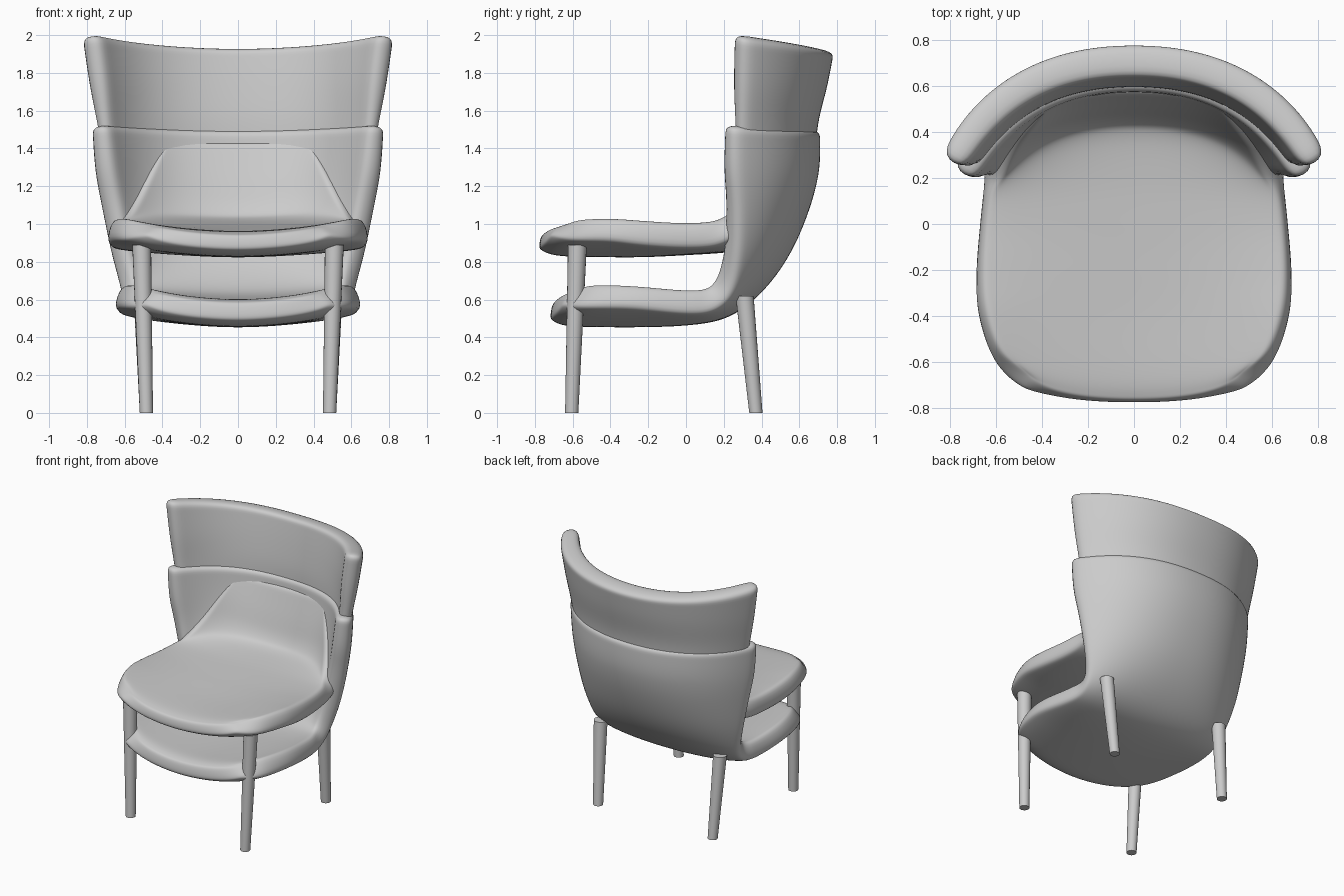
import bpy, bmesh
from math import sin
from mathutils import Vector

if "Cube" in bpy.data.objects:
    bpy.data.objects.remove(bpy.data.objects["Cube"])

grey = bpy.data.materials.new("soft grey")
grey.use_nodes = True
grey.diffuse_color = (0.6, 0.6, 0.6, 1)
grey.node_tree.nodes["Principled BSDF"].inputs["Base Color"].default_value = (0.6, 0.6, 0.6, 1)


def finish(name, bm):
    mesh = bpy.data.meshes.new(name)
    bmesh.ops.recalc_face_normals(bm, faces=bm.faces)
    bm.to_mesh(mesh)
    bm.free()
    mesh.materials.append(grey)
    ob = bpy.data.objects.new(name, mesh)
    bpy.context.collection.objects.link(ob)
    bpy.ops.object.select_all(action="DESELECT")
    ob.select_set(True)
    bpy.context.view_layer.objects.active = ob
    return ob


def smooth_rows(rows, steps=3):
    # Catmull-Rom through the control rows
    out = []
    for i in range(len(rows) - 1):
        p = [Vector(rows[min(max(k, 0), len(rows) - 1)]) for k in range(i - 1, i + 3)]
        for s in range(steps):
            t = s / steps
            out.append(0.5 * (2 * p[1] + (p[2] - p[0]) * t
                              + (2 * p[0] - 5 * p[1] + 4 * p[2] - p[3]) * t * t
                              + (3 * p[1] - p[0] - 3 * p[2] + p[3]) * t ** 3))
    return out + [Vector(rows[-1])]


def padded_sheet(name, rows, thickness, columns=20):
    # each row: centre y, centre z, side x, side y, side z, fullness of the padding
    bm = bmesh.new()
    grid, fullness = [], []
    for yc, zc, xe, ye, ze, full in smooth_rows(rows):
        line = []
        for c in range(columns + 1):
            u = 2 * c / columns - 1
            a = abs(u)
            line.append(bm.verts.new((xe * sin(u) / sin(1), yc + (ye - yc) * a ** 2.2,
                                      zc + (ze - zc) * a ** 1.8)))
            fullness.append(full * (1 - 0.15 * a ** 8))
        grid.append(line)
    for a, b in zip(grid, grid[1:]):
        for c in range(columns):
            bm.faces.new((a[c], a[c + 1], b[c + 1], b[c]))
    ob = finish(name, bm)
    group = ob.vertex_groups.new(name="fullness")
    for i, w in enumerate(fullness):
        group.add([i], min(w, 1), "REPLACE")
    solid = ob.modifiers.new("padding", "SOLIDIFY")
    solid.thickness = thickness
    solid.offset = 0
    solid.use_even_offset = True
    solid.vertex_group = group.name
    sub = ob.modifiers.new("soft edges", "SUBSURF")
    sub.levels = sub.render_levels = 2
    bpy.ops.object.shade_smooth()
    return ob


# outer shell: seat pan sweeping up into the lower back
padded_sheet("lower_shell", [
    (-0.715, 0.54, 0.46, -0.64, 0.605, 0.55),
    (-0.62, 0.53, 0.58, -0.52, 0.625, 1),
    (-0.30, 0.525, 0.64, -0.28, 0.62, 1),
    (0.00, 0.535, 0.625, 0.00, 0.59, 1),
    (0.20, 0.575, 0.605, 0.13, 0.605, 1),
    (0.36, 0.70, 0.605, 0.195, 0.69, 1),
    (0.49, 0.88, 0.645, 0.225, 0.87, 1),
    (0.585, 1.10, 0.69, 0.225, 1.10, 1),
    (0.635, 1.30, 0.725, 0.21, 1.30, 1),
    (0.645, 1.50, 0.745, 0.215, 1.525, 0.9)], 0.145)

# winged upper back rising out of the shell
padded_sheet("upper_back", [
    (0.64, 1.36, 0.70, 0.27, 1.36, 0.6),
    (0.65, 1.55, 0.73, 0.265, 1.55, 0.75),
    (0.685, 1.75, 0.76, 0.26, 1.75, 0.95),
    (0.715, 1.925, 0.795, 0.265, 2.005, 1)], 0.14)

# seat cushion curling up against the inside of the back
padded_sheet("seat_cushion", [
    (-0.775, 0.905, 0.46, -0.70, 0.965, 0.45),
    (-0.68, 0.895, 0.60, -0.58, 0.975, 0.85),
    (-0.40, 0.895, 0.67, -0.40, 0.975, 0.95),
    (-0.20, 0.90, 0.685, -0.22, 0.955, 1),
    (0.00, 0.91, 0.67, 0.00, 0.94, 1),
    (0.22, 0.925, 0.65, 0.16, 0.955, 1),
    (0.43, 0.96, 0.62, 0.25, 1.03, 1),
    (0.515, 1.05, 0.56, 0.36, 1.15, 0.95),
    (0.565, 1.22, 0.48, 0.46, 1.30, 0.85),
    (0.63, 1.43, 0.40, 0.56, 1.44, 0.8)], 0.15)


def leg(name, foot, top, r_foot, r_top, sides=20):
    bm = bmesh.new()
    axis = Vector(top) - Vector(foot)
    bmesh.ops.create_cone(bm, cap_ends=True, segments=sides, radius1=r_foot,
                          radius2=r_top, depth=axis.z)
    # lean by shearing so the foot stays flat on the floor
    for v in bm.verts:
        t = v.co.z / axis.z + 0.5
        v.co += Vector(foot) + Vector((axis.x * t, axis.y * t, axis.z / 2))
    finish(name, bm)
    bpy.ops.object.shade_smooth_by_angle()


for side, s in (("left", 1), ("right", -1)):
    leg(f"front_leg_{side}", (0.485 * s, -0.605, 0), (0.51 * s, -0.575, 0.89), 0.035, 0.05)
    leg(f"rear_leg_{side}", (0.485 * s, 0.37, 0), (0.505 * s, 0.31, 0.62), 0.035, 0.048)
